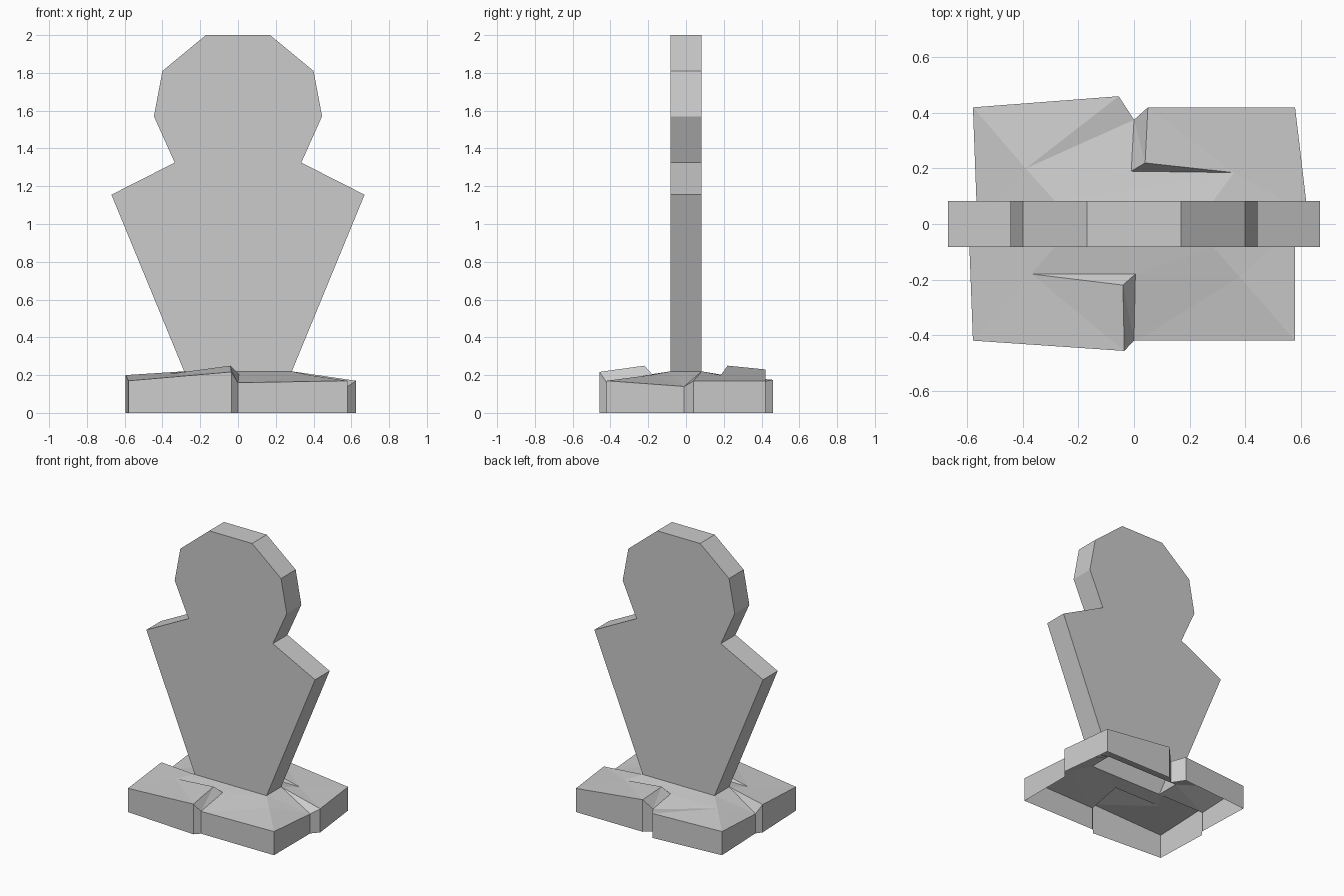
import bpy

cube = bpy.data.objects.get("Cube")
if cube:
    bpy.data.objects.remove(cube)

# One plain stone colour
stone = bpy.data.materials.new("stone_grey")
stone.use_nodes = True
colour = (0.6, 0.6, 0.6, 1)
stone.diffuse_color = colour
stone.node_tree.nodes["Principled BSDF"].inputs["Base Color"].default_value = colour


def make_object(name, verts, faces):
    mesh = bpy.data.meshes.new(name)
    mesh.from_pydata(verts, [], faces)
    mesh.materials.append(stone)
    mesh.update()
    obj = bpy.data.objects.new(name, mesh)
    bpy.context.scene.collection.objects.link(obj)
    return obj


# Upright slab: half outline mirrored to a head and shoulders silhouette
half = [(0.285, 0.22), (0.67, 1.155), (0.335, 1.325),
        (0.445, 1.57), (0.40, 1.81), (0.17, 2.0)]
outline = half + [(-x, z) for x, z in reversed(half)]
n = len(outline)
depth = 0.083
verts = [(x, y, z) for y in (-depth, depth) for x, z in outline]
faces = [tuple(range(n)), tuple(reversed(range(n, 2 * n)))]
# the underside stays open above the hollow base
faces += [(i, i + n, i + 1 + n, i + 1) for i in range(n - 1)]
make_object("silhouette_slab", verts, faces)

# Cracked base: the two halves share one face layout, turned half a circle
front = dict(
    left=(-0.595, -0.02, 0.20), corner=(-0.58, -0.42, 0.17),
    lip=(-0.035, -0.457, 0.217), gap=(0.0, -0.42, 0.16),
    step=(0.02, -0.42, 0.16), far=(0.58, -0.42, 0.17),
    side=(0.58, -0.01, 0.14),
    peak=(-0.04, -0.22, 0.25), root=(0.005, -0.18, 0.205),
    tip=(-0.37, -0.18, 0.205), mid=(0.38, -0.19, 0.20),
    foot_a=(-0.285, -depth, 0.22), foot_b=(0.285, -depth, 0.22))
back = dict(
    left=(0.625, 0.04, 0.17), corner=(0.58, 0.42, 0.17),
    lip=(0.05, 0.42, 0.23), gap=(0.0, 0.375, 0.16),
    step=(-0.055, 0.46, 0.175), far=(-0.58, 0.42, 0.17),
    side=(-0.565, 0.02, 0.14),
    peak=(0.04, 0.22, 0.25), root=(-0.01, 0.19, 0.20),
    tip=(0.36, 0.185, 0.20), mid=(-0.39, 0.20, 0.20),
    foot_a=(0.285, depth, 0.22), foot_b=(-0.285, depth, 0.22))

layout = [
    "left corner tip", "corner lip tip", "lip peak tip", "left tip foot_a",
    "lip gap peak", "gap root peak", "peak root tip",
    "tip root foot_b", "tip foot_b foot_a",
    "root gap mid", "gap step mid", "step far mid", "far side mid",
    "side foot_b mid", "root mid foot_b"]
rim = ["left", "corner", "lip", "gap", "step", "far", "side"]

keys = list(front)
count = len(keys)
verts = list(front.values()) + list(back.values())
faces = []
for part in (0, 1):
    offset, other = part * count, (1 - part) * count
    at = lambda key: keys.index(key) + offset
    opposite = lambda key: keys.index(key) + other
    faces += [tuple(at(k) for k in row.split()) for row in layout]
    # dip beside the slab, joining this half to the other
    faces.append((at("side"), opposite("left"), opposite("foot_a")))
    faces.append((at("side"), opposite("foot_a"), at("foot_b")))

# Walls down to the ground, open underneath
ring = [keys.index(k) + o for o in (0, count) for k in rim]
first = len(verts)
verts += [(verts[i][0], verts[i][1], 0) for i in ring]
m = len(ring)
for i in range(m):
    j = (i + 1) % m
    faces.append((ring[i], first + i, first + j, ring[j]))
make_object("cracked_base", verts, faces)
